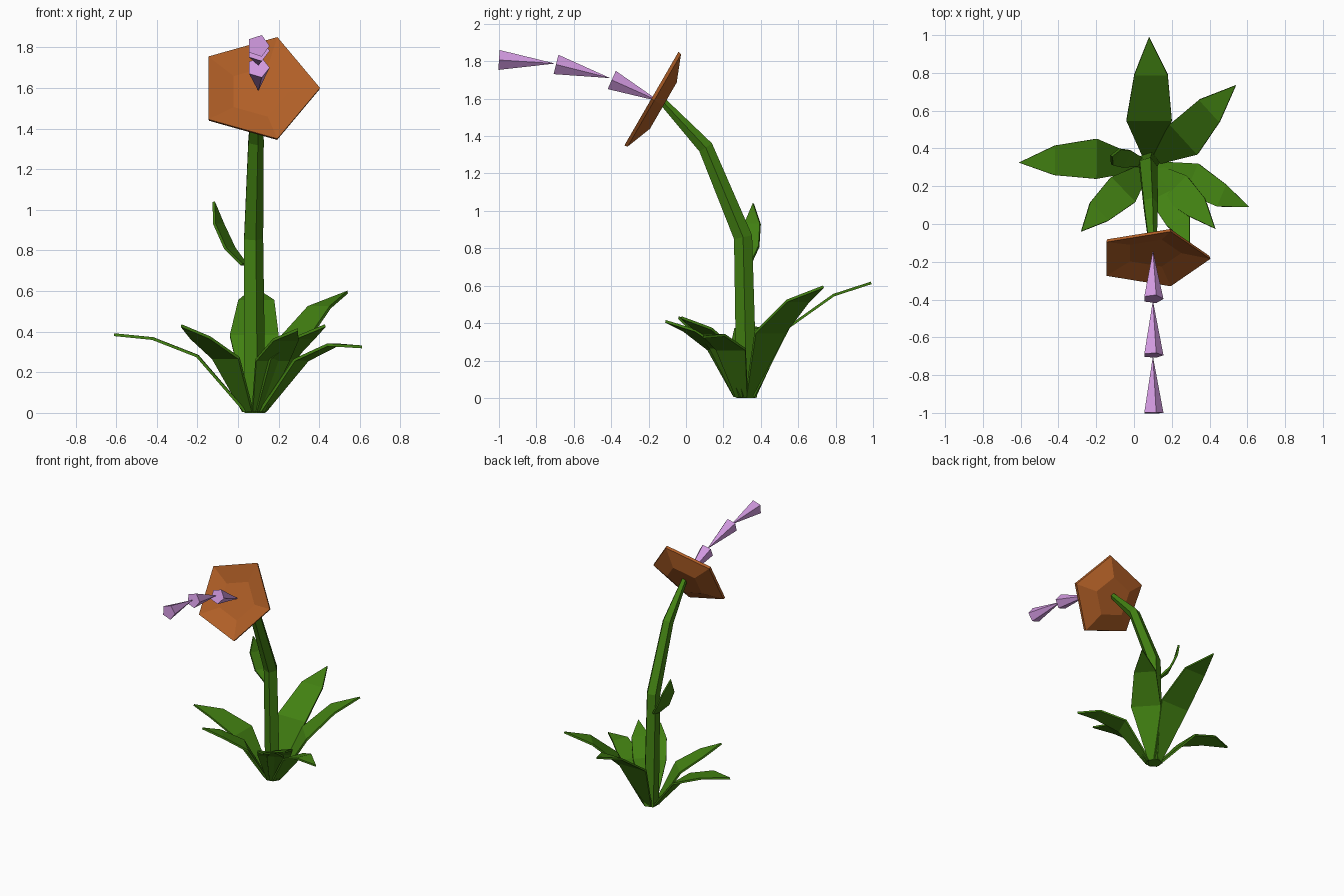
import bpy, bmesh, math
from mathutils import Vector

cube = bpy.data.objects.get("Cube")
if cube:
    bpy.data.objects.remove(cube)


def material(name, color):
    m = bpy.data.materials.new(name)
    m.diffuse_color = (*color, 1)
    m.use_nodes = True
    bsdf = next(n for n in m.node_tree.nodes if n.type == 'BSDF_PRINCIPLED')
    bsdf.inputs["Base Color"].default_value = (*color, 1)
    return m


GREEN = material("leaf green", (0.055, 0.22, 0.006))
ORANGE = material("petal orange", (0.44, 0.115, 0.02))
LILAC = material("stamen lilac", (0.64, 0.32, 0.74))


def finish(name, bm, mat):
    bmesh.ops.remove_doubles(bm, verts=bm.verts, dist=0.0005)
    bmesh.ops.recalc_face_normals(bm, faces=bm.faces)
    mesh = bpy.data.meshes.new(name)
    bm.to_mesh(mesh)
    bm.free()
    mesh.materials.append(mat)
    ob = bpy.data.objects.new(name, mesh)
    bpy.context.collection.objects.link(ob)
    return ob


def five_sided(name, path, radii, mat, axis=None):
    """Pentagonal sweep through the path, one corner always towards +x."""
    pts = [Vector(p) for p in path]
    bm = bmesh.new()
    rings = []
    for i, (p, r) in enumerate(zip(pts, radii)):
        before = (p - pts[i - 1]).normalized() if i else Vector()
        after = (pts[i + 1] - p).normalized() if i + 1 < len(pts) else Vector()
        t = axis or (before + after)
        side = t.cross(Vector((1, 0, 0))).normalized()
        out = side.cross(t).normalized()
        if out.x < 0:
            out.negate()
        rings.append([bm.verts.new(p + r * (math.cos(a) * out + math.sin(a) * side))
                      for a in (math.tau * k / 5 for k in range(5))])
    for a, b in zip(rings, rings[1:]):
        for k in range(5):
            n = (k + 1) % 5
            bm.faces.new((a[k], a[n], b[n], b[k]))
    for ring, r in ((rings[0], radii[0]), (rings[-1], radii[-1])):
        if r:
            bm.faces.new(ring)
    return finish(name, bm, mat)


def leaf(name, path, widths, across=None):
    """Faceted blade: three cross edges and a pointed tip, with slight thickness."""
    pts = [Vector(p) for p in path]
    run = pts[-1] - pts[0]
    across = Vector(across).normalized() if across else Vector((-run.y, run.x, 0)).normalized()
    bm = bmesh.new()
    rows = [[bm.verts.new(p + across * w * s) for s in (-1, 1)]
            for p, w in zip(pts, widths)]
    for a, b in zip(rows, rows[1:]):
        bm.faces.new((a[0], a[1], b[1], b[0]))
    tip = bm.verts.new(pts[-1])
    bm.faces.new((rows[-1][0], rows[-1][1], tip))
    ob = finish(name, bm, GREEN)
    mod = ob.modifiers.new("thickness", 'SOLIDIFY')
    mod.thickness = 0.014
    mod.offset = 0


# Bent, tapering stem
five_sided("stem", [(0.078, 0.325, 0), (0.072, 0.305, 0.86), (0.085, 0.105, 1.34),
                    (0.098, -0.12, 1.58)], [0.058, 0.052, 0.042, 0.022], GREEN)

# Flower head: back plate, flared shell, thin rim, recessed cup
facing = Vector((0, -0.865, 0.5))
rim = Vector((0.1, -0.185, 1.6))
depths = (0.074, 0.018, 0, 0.036)
five_sided("flower_head", [rim - facing * d for d in depths],
           [0.15, 0.3, 0.304, 0.15], ORANGE, facing)

# Chain of pointed stamen segments
segments = [((-0.14, 1.585), (-0.397, 1.7)),
            ((-0.405, 1.71), (-0.695, 1.783)),
            ((-0.7, 1.788), (-1.0, 1.807))]
for i, (tip, end) in enumerate(segments):
    five_sided(f"stamen_segment_{i + 1}", [(0.1, *tip), (0.1, *end)], [0, 0.056], LILAC)

# Ground leaves: wide point, shoulder and tip of each, all rising from the root
ground_leaves = {
    "back_leaf": ([(0.08, 0.55, 0.38), (0.09, 0.79, 0.55), (0.08, 0.99, 0.615)], 0.12),
    "back_left_leaf": ([(0.265, 0.45, 0.35), (0.4, 0.6, 0.52), (0.54, 0.735, 0.595)], 0.108),
    "right_leaf": ([(-0.2, 0.345, 0.28), (-0.42, 0.337, 0.366), (-0.61, 0.325, 0.385)], 0.106),
    "front_right_leaf": ([(-0.06, 0.18, 0.27), (-0.185, 0.065, 0.37), (-0.28, -0.04, 0.43)], 0.092),
    "front_leaf": ([(0.17, 0.16, 0.26), (0.235, 0.02, 0.36), (0.295, -0.11, 0.41)], 0.092),
    "front_left_leaf": ([(0.22, 0.19, 0.27), (0.33, 0.09, 0.37), (0.43, -0.025, 0.43)], 0.088),
    "left_leaf": ([(0.31, 0.24, 0.26), (0.465, 0.15, 0.335), (0.61, 0.09, 0.325)], 0.085),
}
root = Vector((0.08, 0.315, 0.008))
for name, (path, half) in ground_leaves.items():
    out = Vector(path[-1]) - root
    out.z = 0
    leaf(name, [root + out.normalized() * 0.045] + path, [0.034, half, half * 0.74])

# Small leaf on the stem
leaf("stem_leaf", [(0.03, 0.33, 0.73), (-0.04, 0.345, 0.81), (-0.095, 0.355, 0.93),
                   (-0.12, 0.36, 1.04)], [0.025, 0.05, 0.047], (0.45, 0.9, 0))
